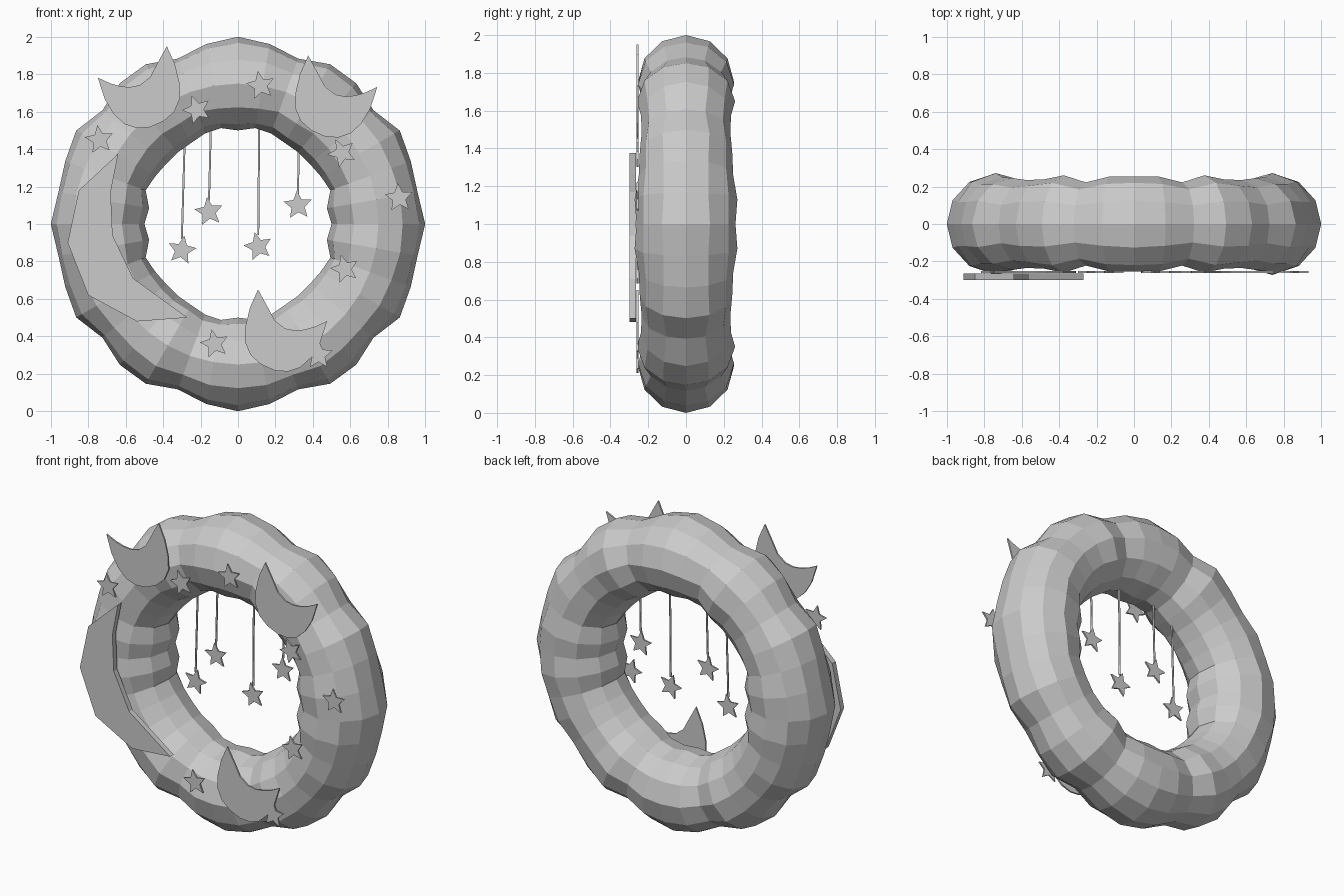
import bpy, bmesh
from math import sin, cos, pi, radians

cube = bpy.data.objects.get("Cube")
if cube:
    bpy.data.objects.remove(cube)

grey = bpy.data.materials.new("light grey")
grey.use_nodes = True
grey.diffuse_color = (0.6, 0.6, 0.6, 1)
grey.node_tree.nodes["Principled BSDF"].inputs["Base Color"].default_value = (0.6, 0.6, 0.6, 1)


def finish(name, bm):
    bmesh.ops.recalc_face_normals(bm, faces=bm.faces)
    mesh = bpy.data.meshes.new(name)
    bm.to_mesh(mesh)
    bm.free()
    mesh.materials.append(grey)
    obj = bpy.data.objects.new(name, mesh)
    bpy.context.collection.objects.link(obj)
    return obj


def plate(name, outline, front, thick):
    """Flat cut-out in the xz plane, extruded backwards."""
    bm = bmesh.new()
    face = bm.faces.new([bm.verts.new((x, front, z)) for x, z in outline])
    side = bmesh.ops.extrude_face_region(bm, geom=[face])["geom"]
    verts = [v for v in side if isinstance(v, bmesh.types.BMVert)]
    bmesh.ops.translate(bm, verts=verts, vec=(0, thick, 0))
    return finish(name, bm)


def star(name, x, z, turn, front):
    points = []
    for i in range(10):
        r = 0.037 if i % 2 else 0.079
        a = radians(90 + turn) + i * pi / 5
        points.append((x + r * cos(a), z + r * sin(a)))
    return plate(name, points, front, 0.01)


# Lumpy padded ring: tube thickness every ten degrees of a quarter turn
SEGMENTS, SIDES = 36, 12
OUTER = [.25, .224, .232, .248, .195, .232, .235, .19, .226, .25]
DEPTH = [.262, .272, .25, .245, .235, .238, .26, .222, .254, .255]
INNER = [.25, .268, .225, .24, .25, .25, .25, .235, .23, .25]

bm = bmesh.new()
rings = []
for i in range(SEGMENTS):
    k = i % 18
    k = min(k, 18 - k)
    a = 2 * pi * i / SEGMENTS
    ring = []
    for j in range(SIDES):
        t = 2 * pi * j / SIDES
        c, s = cos(t), sin(t)
        rim = OUTER[k] if c > 0 else INNER[k]
        r = rim * c * c + DEPTH[k] * s * s
        big = 0.75 + r * c
        ring.append(bm.verts.new((big * cos(a), r * s, 1 + big * sin(a))))
    rings.append(ring)
for i in range(SEGMENTS):
    p, q = rings[i], rings[(i + 1) % SEGMENTS]
    for j in range(SIDES):
        n = (j + 1) % SIDES
        bm.faces.new((p[j], p[n], q[n], q[j]))
finish("padded_ring", bm)

# Crescent moon
MOON = [(-.64, 1.375), (-.85, 1.18), (-.91, .90), (-.80, .62), (-.54, .48), (-.27, .50),
        (-.56, .71), (-.67, .94), (-.68, 1.17)]
plate("crescent_moon", MOON, -0.30, 0.035)

# Eared heads, drawn from the tall ear tip
HEAD = [(0, 0), (-.043, -.096), (-.068, -.2), (-.07, -.28), (-.04, -.35), (.016, -.40),
        (.09, -.433), (.16, -.438), (.225, -.417), (.283, -.364), (.332, -.283), (.369, -.168),
        (.305, -.198), (.25, -.214), (.198, -.219), (.144, -.208), (.09, -.166), (.055, -.1)]
for name, x, z, flip in (("left_head", .375, 1.9, 1), ("right_head", -.38, 1.95, -1),
                         ("lower_head", .107, .65, 1)):
    plate(name, [(x + flip * u, z + w) for u, w in HEAD], -0.262, 0.01)

# Stars fixed on the ring
RING_STARS = [(-.74, 1.45, 8), (-.22, 1.61, 20), (.12, 1.74, 10), (.555, 1.38, 25),
              (.86, 1.14, 5), (.57, .76, 15), (.43, .30, 0), (-.125, .36, 12)]
for i, (x, z, turn) in enumerate(RING_STARS):
    star(f"ring_star_{i + 1}", x, z, turn, -0.262)

# Stars hanging on strings inside the ring
HANGING = [(-.30, .86, -10, -.285, 1.44), (-.155, 1.065, 8, -.145, 1.52),
           (.108, .88, 14, .113, 1.52), (.32, 1.1, 4, .325, 1.42)]
for i, (x, z, turn, top_x, top_z) in enumerate(HANGING):
    star(f"hanging_star_{i + 1}", x, z, turn, -0.005)
    curve = bpy.data.curves.new(f"string_{i + 1}", "CURVE")
    curve.dimensions = "3D"
    curve.bevel_depth = 0.006
    curve.bevel_resolution = 1
    curve.use_fill_caps = True
    line = curve.splines.new("POLY")
    line.points.add(1)
    line.points[0].co = (x, 0, z + 0.06, 1)
    line.points[1].co = (top_x, 0, top_z, 1)
    curve.materials.append(grey)
    bpy.context.collection.objects.link(bpy.data.objects.new(f"string_{i + 1}", curve))
